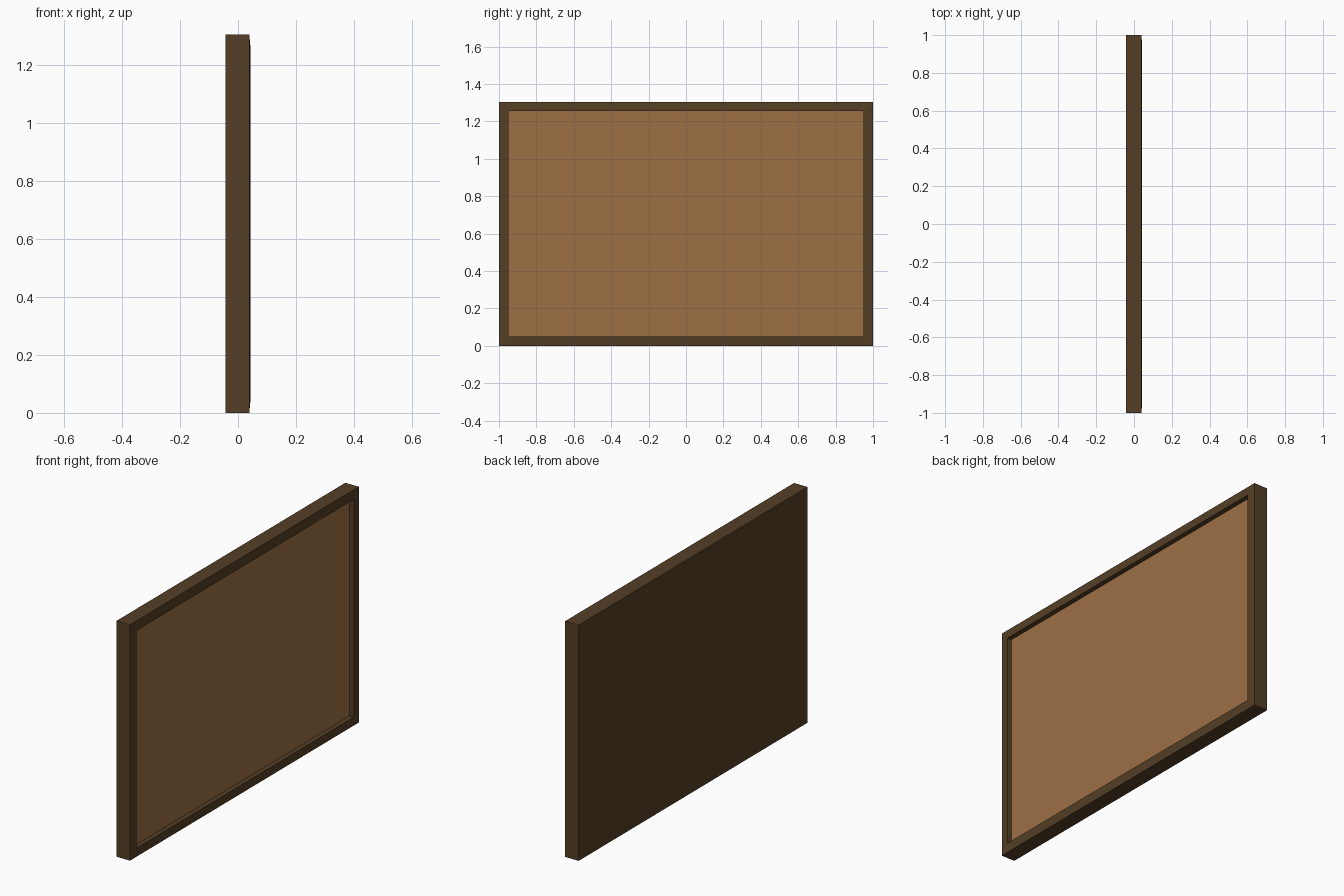
import bpy, bmesh

if "Cube" in bpy.data.objects:
    bpy.data.objects.remove(bpy.data.objects["Cube"])

W, H = 1.0, 1.304      # half width along y, full height
RIM = 0.05             # visible border width
BACK, OUTER, LIP, FLOOR, FACE = -0.0435, 0.039, 0.0435, 0.005, 0.017


def material(name, rgb):
    m = bpy.data.materials.new(name)
    m.diffuse_color = (*rgb, 1)
    m.use_nodes = True
    m.node_tree.nodes["Principled BSDF"].inputs["Base Color"].default_value = m.diffuse_color
    return m


def nested_loops(name, rings, mat):
    """Skin a closed solid through rectangles given as (x, inset)."""
    bm = bmesh.new()
    loops = []
    for x, i in rings:
        corners = [(-W + i, i), (W - i, i), (W - i, H - i), (-W + i, H - i)]
        loops.append([bm.verts.new((x, y, z)) for y, z in corners])
    for a, b in zip(loops, loops[1:]):
        for k in range(4):
            n = (k + 1) % 4
            bm.faces.new((a[k], a[n], b[n], b[k]))
    bm.faces.new(loops[0][::-1])
    bm.faces.new(loops[-1])
    bmesh.ops.recalc_face_normals(bm, faces=bm.faces)
    mesh = bpy.data.meshes.new(name)
    bm.to_mesh(mesh)
    bm.free()
    mesh.materials.append(mat)
    ob = bpy.data.objects.new(name, mesh)
    bpy.context.collection.objects.link(ob)
    return ob


# Dark wooden frame: solid back, mitred rim rising slightly to its inner lip
nested_loops("frame", [(BACK, 0), (OUTER, 0), (LIP, RIM), (FLOOR, RIM)],
             material("dark_wood", (0.089, 0.049, 0.019)))

# Cork panel seated in the recess
nested_loops("cork_panel", [(FLOOR, RIM), (FACE, RIM)],
             material("cork", (0.335, 0.162, 0.06)))
